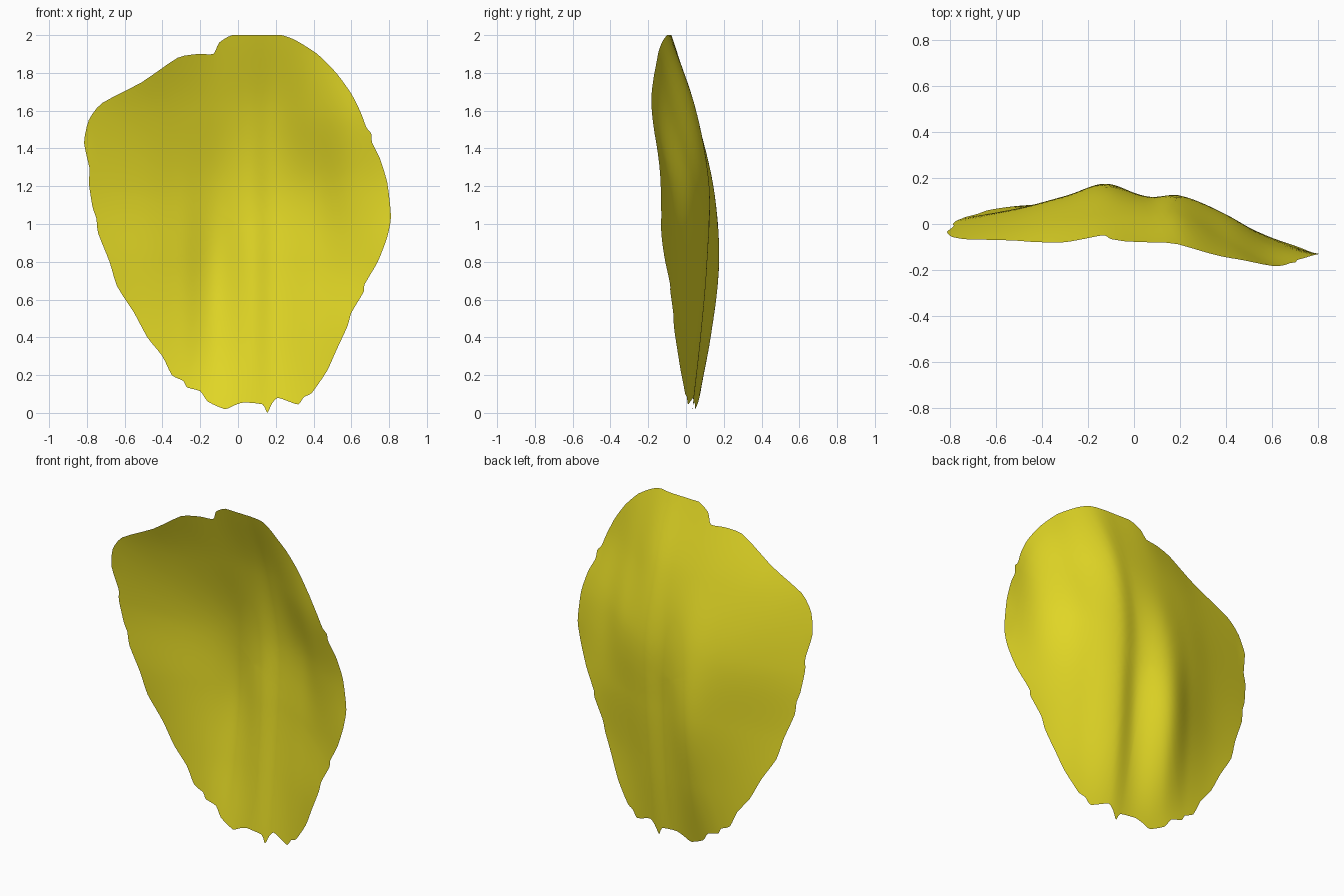
import bpy, bmesh
from mathutils import Vector

if "Cube" in bpy.data.objects:
    bpy.data.objects.remove(bpy.data.objects["Cube"])

# Petal outline seen from the front (x, z), clockwise from the top
OUTLINE = [
    (-.03, 2), (.1, 2), (.23, 2), (.31, 1.97), (.42, 1.9), (.52, 1.8), (.6, 1.69), (.65, 1.59),
    (.68, 1.51), (.705, 1.48), (.71, 1.43), (.75, 1.35), (.79, 1.22), (.81, 1.04),
    (.79, .93), (.74, .8), (.67, .68), (.665, .64), (.6, .53), (.58, .46), (.52, .33),
    (.47, .22), (.39, .105), (.35, .085), (.32, .045), (.27, .06), (.21, .08), (.18, .05),
    (.155, 0), (.13, .045), (.03, .055), (-.02, .04), (-.07, .02), (-.16, .06),
    (-.2, .115), (-.27, .135), (-.29, .17), (-.35, .2), (-.4, .3), (-.48, .4),
    (-.55, .53), (-.64, .67), (-.68, .8), (-.74, .95), (-.75, 1.03), (-.77, 1.09),
    (-.79, 1.22), (-.785, 1.29), (-.815, 1.43), (-.79, 1.55), (-.72, 1.64),
    (-.51, 1.75), (-.32, 1.88), (-.21, 1.9), (-.13, 1.9), (-.1, 1.96)]

# Depth (y) of the rippled sheet at a few stations
XS = [-.8, -.5, -.3, -.12, .07, .2, .4, .6, .8]
ZS = [0, .4, .8, 1.2, 1.6, 2]
DEPTH = [
    [.08, .08, .07, .05, .035, .03, -.01, -.05, -.08],
    [.08, .08, .10, .13, .075, .075, .0, -.07, -.10],
    [.03, .07, .12, .175, .105, .11, .03, -.06, -.13],
    [.0, .06, .11, .145, .115, .12, .035, -.09, -.135],
    [-.07, -.02, .02, .045, .05, .045, -.07, -.172, -.185],
    [-.19, -.17, -.12, -.08, -.08, -.09, -.165, -.2, -.2]]


def hermite(a, b, ta, tb, t):
    return (a * (2*t**3 - 3*t*t + 1) + ta * (t**3 - 2*t*t + t)
            + b * (3*t*t - 2*t**3) + tb * (t**3 - t*t))


def spline(xs, ys, x):
    """Smooth curve through unevenly spaced stations."""
    n = len(xs)
    x = min(max(x, xs[0]), xs[-1])
    i = max(k for k in range(n - 1) if xs[k] <= x)
    h = xs[i + 1] - xs[i]

    def slope(k):
        a, b = max(k - 1, 0), min(k + 1, n - 1)
        return (ys[b] - ys[a]) / (xs[b] - xs[a])
    return hermite(ys[i], ys[i + 1], slope(i) * h, slope(i + 1) * h, (x - xs[i]) / h)


def depth(x, z):
    return spline(ZS, [spline(XS, row, x) for row in DEPTH], z)


# Rounded outline
P = [Vector(p) for p in OUTLINE]
N, SUB, RINGS = len(P), 3, 24
rim = []
for i in range(N):
    a, b, c, d = P[i - 1], P[i], P[(i + 1) % N], P[(i + 2) % N]
    for s in range(SUB):
        p = hermite(b, c, (c - a) * .3, (d - b) * .3, s / SUB)
        rim.append((p.x, min(max(p.y, 0), 2)))

# Concentric rings from the middle out to the rim
bm = bmesh.new()
CX, CZ = .0, 1.0
centre = bm.verts.new((CX, depth(CX, CZ), CZ))
rings = []
for r in range(1, RINGS + 1):
    f = r / RINGS
    ring = []
    for x, z in rim:
        px, pz = CX + (x - CX) * f, CZ + (z - CZ) * f
        ring.append(bm.verts.new((px, depth(px, pz), pz)))
    rings.append(ring)
M = len(rim)
for j in range(M):
    k = (j + 1) % M
    bm.faces.new((centre, rings[0][k], rings[0][j]))
    for inner, outer in zip(rings, rings[1:]):
        bm.faces.new((inner[j], inner[k], outer[k], outer[j]))
bmesh.ops.recalc_face_normals(bm, faces=bm.faces)
if sum(f.normal.y for f in bm.faces) > 0:
    bmesh.ops.reverse_faces(bm, faces=bm.faces)
for f in bm.faces:
    f.smooth = True

mesh = bpy.data.meshes.new("petal")
bm.to_mesh(mesh)
bm.free()
petal = bpy.data.objects.new("petal", mesh)
bpy.context.collection.objects.link(petal)

# Yellow petal colour
mat = bpy.data.materials.new("petal_yellow")
mat.diffuse_color = (.8, .72, .02, 1)
mat.use_nodes = True
mat.node_tree.nodes["Principled BSDF"].inputs["Base Color"].default_value = mat.diffuse_color
mesh.materials.append(mat)
